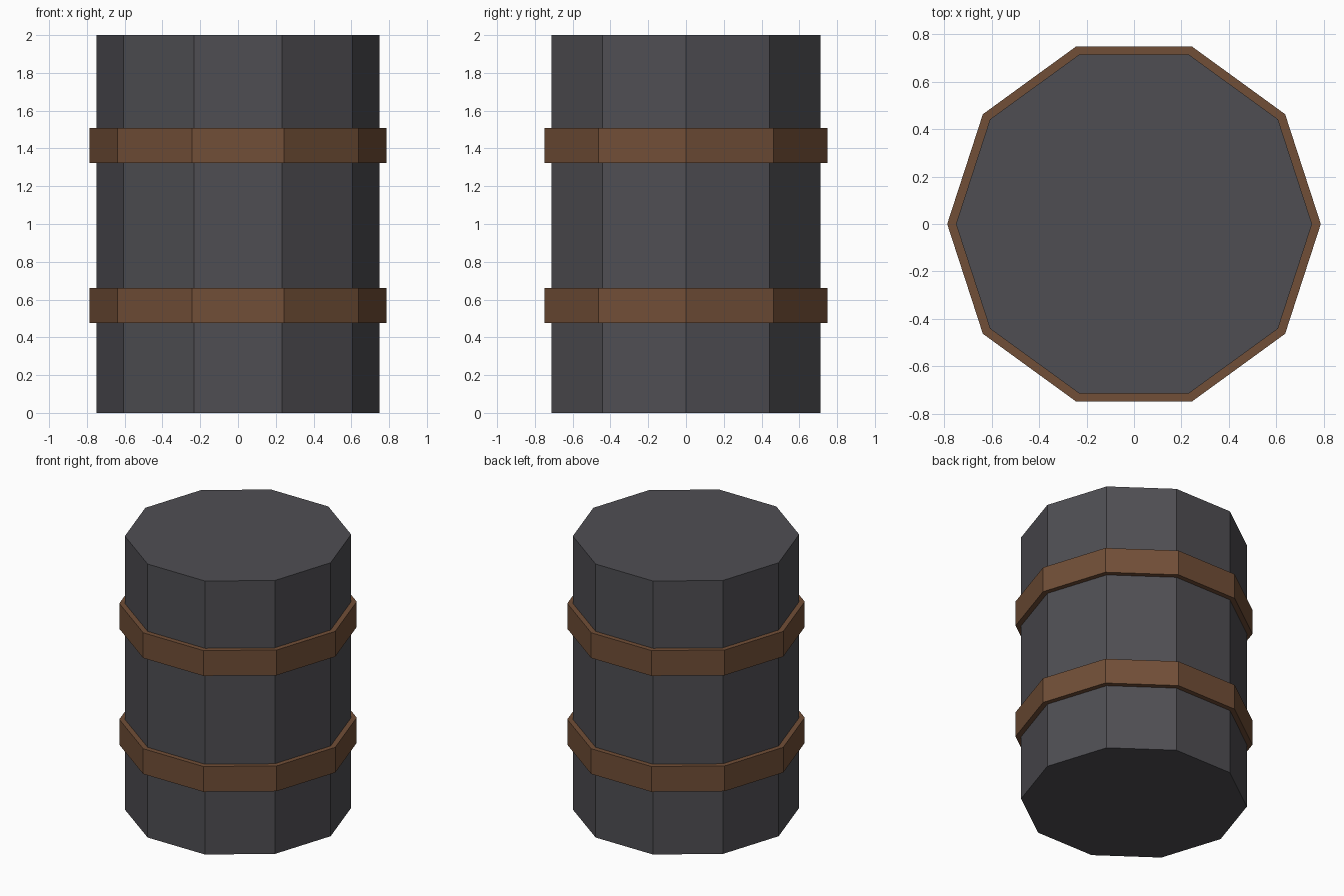
import bpy
import bmesh
import math

SIDES = 10

cube = bpy.data.objects.get("Cube")
if cube:
    bpy.data.objects.remove(cube, do_unlink=True)


def make_material(name, rgb):
    mat = bpy.data.materials.new(name)
    mat.use_nodes = True
    colour = (*rgb, 1.0)
    mat.diffuse_color = colour
    shader = next(n for n in mat.node_tree.nodes if n.type == "BSDF_PRINCIPLED")
    shader.inputs["Base Color"].default_value = colour
    return mat


def finish(name, bm, mat):
    bmesh.ops.recalc_face_normals(bm, faces=bm.faces)
    mesh = bpy.data.meshes.new(name)
    bm.to_mesh(mesh)
    bm.free()
    mesh.materials.append(mat)
    obj = bpy.data.objects.new(name, mesh)
    bpy.context.collection.objects.link(obj)
    return obj


def ring_verts(bm, radius, z):
    """One polygon loop with a corner on the x axis."""
    angles = [math.tau * i / SIDES for i in range(SIDES)]
    return [bm.verts.new((radius * math.cos(a), radius * math.sin(a), z)) for a in angles]


def bridge(bm, lower, upper):
    for i in range(SIDES):
        j = (i + 1) % SIDES
        bm.faces.new((lower[i], lower[j], upper[j], upper[i]))


def make_drum(name, radius, bottom, top, mat):
    bm = bmesh.new()
    low, high = ring_verts(bm, radius, bottom), ring_verts(bm, radius, top)
    bridge(bm, low, high)
    bm.faces.new(low)
    bm.faces.new(high)
    return finish(name, bm, mat)


def make_hoop(name, inner, outer, bottom, top, mat):
    bm = bmesh.new()
    section = [(inner, bottom), (outer, bottom), (outer, top), (inner, top)]
    loops = [ring_verts(bm, r, z) for r, z in section]
    for i, loop in enumerate(loops):
        bridge(bm, loop, loops[(i + 1) % len(loops)])
    return finish(name, bm, mat)


grey = make_material("dark_grey", (0.078, 0.076, 0.086))
brown = make_material("brown", (0.165, 0.077, 0.038))

# Closed ten-sided barrel body
make_drum("barrel_body", 0.75, 0.0, 2.0, grey)

# Two flat hoops around the body
make_hoop("lower_hoop", 0.745, 0.787, 0.475, 0.66, brown)
make_hoop("upper_hoop", 0.745, 0.787, 1.323, 1.508, brown)
